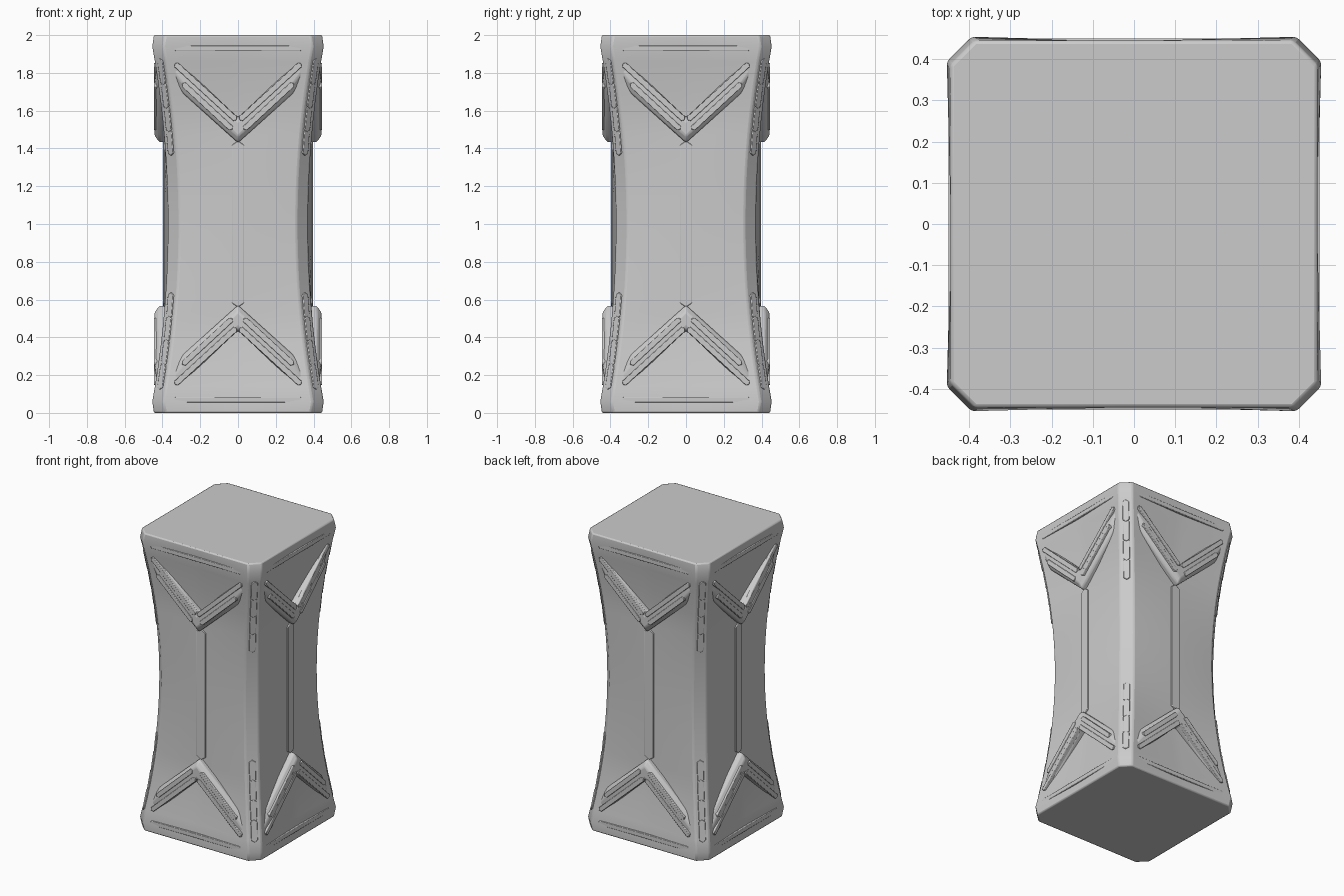
import bpy, bmesh
from math import pi
from mathutils import Vector, Matrix

cube = bpy.data.objects.get("Cube")
if cube:
    bpy.data.objects.remove(cube, do_unlink=True)

stone = bpy.data.materials.new("grey stone")
stone.use_nodes = True
GREY = (0.6, 0.6, 0.6, 1)
stone.diffuse_color = GREY
stone.node_tree.nodes["Principled BSDF"].inputs["Base Color"].default_value = GREY


def finish(bm, name, bevel=0.0, angle=0.5):
    bmesh.ops.recalc_face_normals(bm, faces=bm.faces)
    mesh = bpy.data.meshes.new(name)
    bm.to_mesh(mesh)
    bm.free()
    mesh.materials.append(stone)
    ob = bpy.data.objects.new(name, mesh)
    bpy.context.collection.objects.link(ob)
    if bevel:
        mod = ob.modifiers.new("soft edges", "BEVEL")
        mod.width, mod.segments, mod.limit_method = bevel, 2, "ANGLE"
    bpy.ops.object.select_all(action="DESELECT")
    ob.select_set(True)
    bpy.context.view_layer.objects.active = ob
    bpy.ops.object.shade_smooth_by_angle(angle=angle)
    return ob


def corner(z):
    """Distance of the chamfered corner's middle from each axis plane."""
    return 0.34 + 0.095 * (z - 1) ** 2


def loft(bm, rings):
    loops = [[bm.verts.new(p) for p in ring] for ring in rings]
    n = len(loops[0])
    for lo, hi in zip(loops, loops[1:]):
        for i in range(n):
            bm.faces.new((lo[i], lo[(i + 1) % n], hi[(i + 1) % n], hi[i]))
    bm.faces.new(loops[0])
    bm.faces.new(loops[-1])


# Waisted pillar body with chamfered corners and a slightly proud middle
def section(z, inset=0.0):
    c = corner(z) - inset
    side, out = c - 0.03, c + 0.03
    mid = max(out - 0.012 * (inset == 0), 0.388)
    if inset:
        mid = out
    quarter = [(-side, -out), (-0.035, -mid), (0.035, -mid), (side, -out)]
    return [Matrix.Rotation(k * pi / 2, 3, "Z") @ Vector((x, y, z))
            for k in range(4) for x, y in quarter]


bm = bmesh.new()
levels = [0.06 + 1.88 * i / 24 for i in range(25)]
loft(bm, [section(0, 0.02)] + [section(z) for z in levels] + [section(2, 0.02)])
finish(bm, "pillar_body", 0.008)


def bar(bm, p, q, normal, width=0.03, depth=0.02):
    """Raised strip from p to q, facing along normal, with pinched ends."""
    p, q, n = Vector(p), Vector(q), Vector(normal).normalized()
    along = (q - p).normalized()
    n = (n - along * n.dot(along)).normalized()
    side = along.cross(n) * width / 2
    tip = along * width / 3
    outline = [p - side + tip, p, p + side + tip, q + side - tip, q, q - side - tip]
    loft(bm, [[v - n * depth for v in outline],
              [v + n * 0.006 for v in outline]])


def v_band(bm, flip):
    """Chevron band standing proud of the face, tapering into the corners."""
    def at(x, y, z):
        return Vector((x, y, 2 - z if flip else z))
    lower = [(-0.39, 1.82), (-0.29, 1.69), (-0.045, 1.47), (0, 1.43),
             (0.045, 1.47), (0.29, 1.69), (0.39, 1.82)]
    upper = [(0.36, 1.9), (0.25, 1.8), (0.045, 1.605), (0, 1.565),
             (-0.045, 1.605), (-0.25, 1.8), (-0.36, 1.9)]
    low, up = lower, upper[::-1]
    rings = []
    for (xl, zl), (xu, zu) in zip(low, up):
        front = 0.442 - 0.02 * (abs(xl) > 0.3)
        rings.append([at(xl, -0.35, zl), at(xl, -front + 0.025, zl),
                      at(xl * 0.96, -front, zl + 0.035),
                      at(xu, -front, zu - 0.02), at(xu, -front + 0.02, zu),
                      at(xu, -0.35, zu)])
    loft(bm, rings)


def ornament(name, build, bevel):
    """Build on the front and repeat on all four sides."""
    for k, label in enumerate(("front", "left", "back", "right")):
        bm = bmesh.new()
        build(bm)
        bm.transform(Matrix.Rotation(k * pi / 2, 4, "Z"))
        finish(bm, f"{label}_{name}", bevel)


def bands(bm):
    for flip in (False, True):
        v_band(bm, flip)


def rails(bm):
    for flip in (False, True):
        def at(x, y, z):
            return (x, y, 2 - z if flip else z)
        face = (0, -1, 0)
        # horizontal rim rail
        bar(bm, at(-0.34, -0.444, 1.93), at(0.34, -0.444, 1.93), face)
        # double chevron rails
        for s in (-1, 1):
            bar(bm, at(s * 0.335, -0.44, 1.85), at(s * 0.008, -0.44, 1.55), face)
            bar(bm, at(s * 0.295, -0.44, 1.745), at(s * 0.03, -0.44, 1.5), face)
        # rail following the curved corner
        steps = [1.37 + 0.5 * i / 4 for i in range(5)]
        for a, b in zip(steps, steps[1:]):
            ca, cb = corner(a), corner(b)
            bar(bm, at(ca, -ca, a - 0.008), at(cb, -cb, b + 0.008), (1, -1, 0), 0.04)
    # upright rail joining the two chevrons
    bar(bm, (0, -0.39, 0.56), (0, -0.39, 1.44), (0, -1, 0), 0.065, 0.03)


ornament("chevron_bands", bands, 0.008)
ornament("rails", rails, 0.003)
